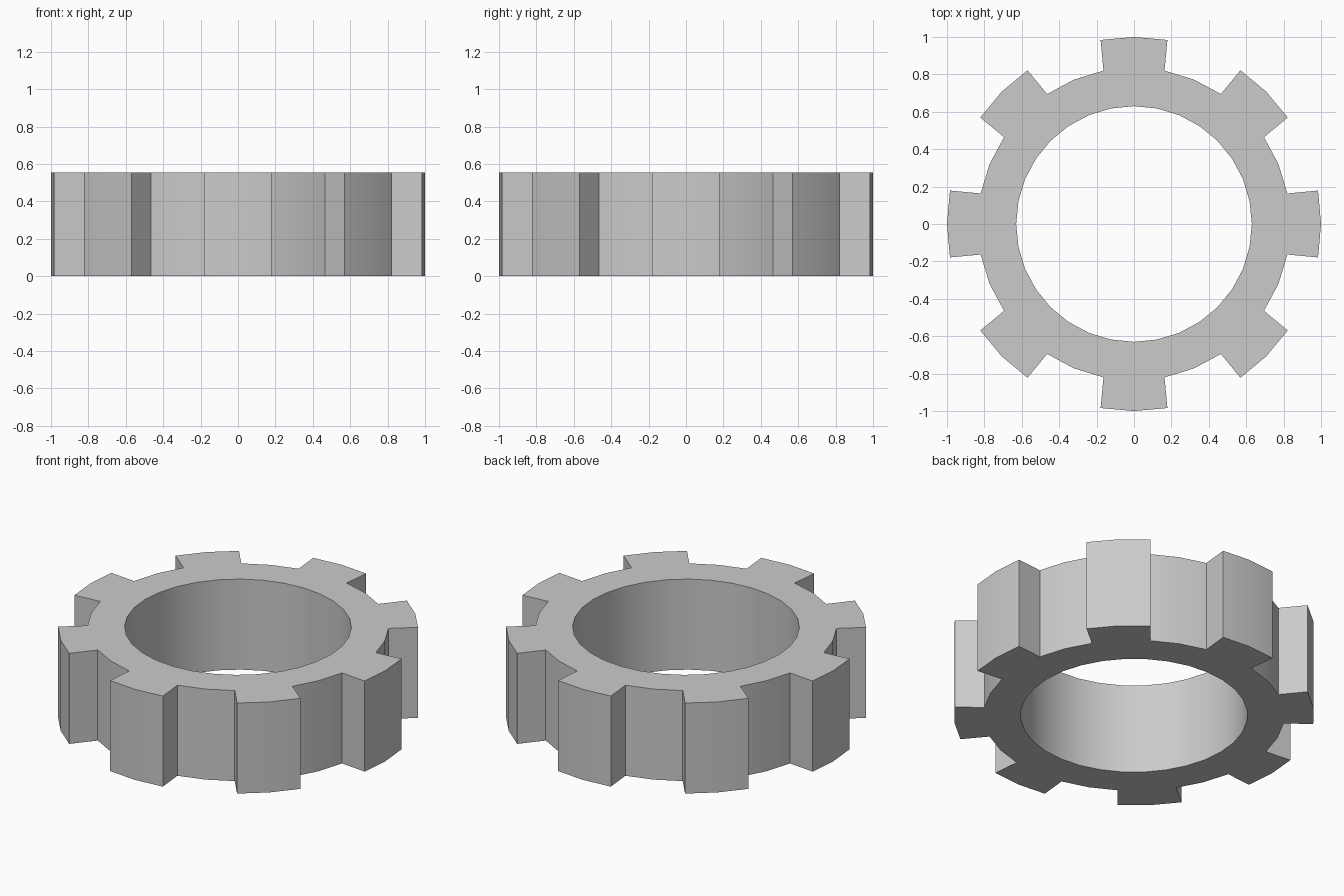
import bpy, bmesh
from math import radians, sin, cos

if "Cube" in bpy.data.objects:
    bpy.data.objects.remove(bpy.data.objects["Cube"])

TEETH, SEGS = 8, 32
R_HOLE, R_ROOT, R_TIP, HEIGHT = 0.63, 0.836, 1.0, 0.555
TIP_HALF = 10.3            # half angle of a tooth tip, degrees
STEP = 360 / SEGS

bm = bmesh.new()


def point(radius, degrees):
    a = radians(degrees)
    return bm.verts.new((radius * cos(a), radius * sin(a), 0))


# Flat ring body
hole = [point(R_HOLE, i * STEP) for i in range(SEGS)]
root = [point(R_ROOT, i * STEP) for i in range(SEGS)]
for i in range(SEGS):
    j = (i + 1) % SEGS
    bm.faces.new((hole[i], root[i], root[j], hole[j]))

# Teeth, two quads each, centred on every fourth root point
for t in range(TEETH):
    c = t * SEGS // TEETH
    tip = [point(R_TIP, c * STEP + d) for d in (-TIP_HALF, 0, TIP_HALF)]
    base = [root[c - 1], root[c], root[c + 1]]
    for k in range(2):
        bm.faces.new((base[k], tip[k], tip[k + 1], base[k + 1]))

# Thicken the flat outline into the gear
ext = bmesh.ops.extrude_face_region(bm, geom=bm.faces[:], use_keep_orig=True)
top = [g for g in ext["geom"] if isinstance(g, bmesh.types.BMVert)]
bmesh.ops.translate(bm, verts=top, vec=(0, 0, HEIGHT))
bmesh.ops.recalc_face_normals(bm, faces=bm.faces[:])

mesh = bpy.data.meshes.new("gear_ring")
bm.to_mesh(mesh)
bm.free()
gear = bpy.data.objects.new("gear_ring", mesh)
bpy.context.collection.objects.link(gear)

# Smooth the curved walls, keep corners sharp
bpy.context.view_layer.objects.active = gear
gear.select_set(True)
bpy.ops.object.shade_smooth_by_angle(angle=radians(30))
